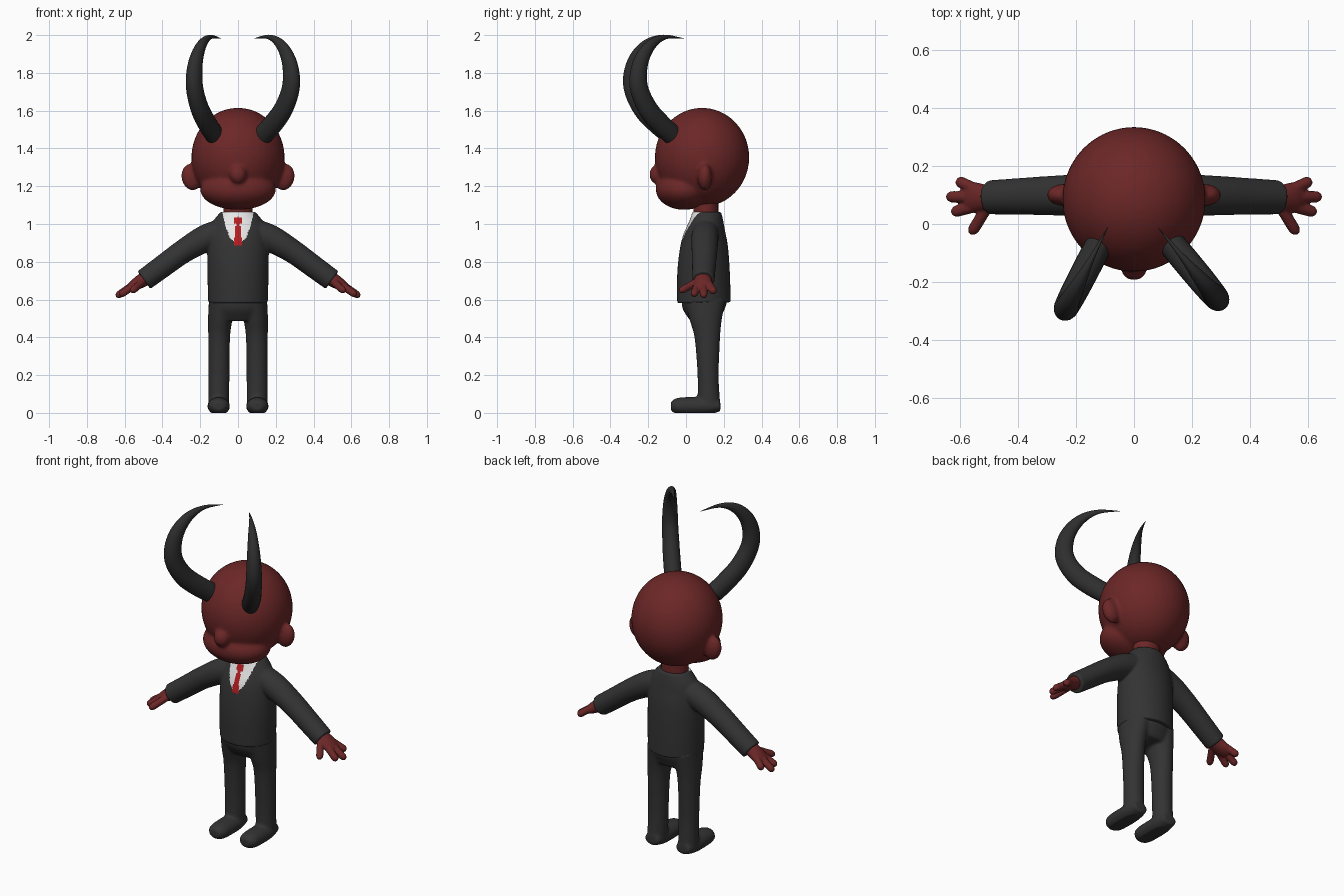
import bpy, bmesh, math
from mathutils import Vector, Matrix

if "Cube" in bpy.data.objects:
    bpy.data.objects.remove(bpy.data.objects["Cube"])


def material(name, r, g, b):
    m = bpy.data.materials.new(name)
    m.diffuse_color = (r, g, b, 1)
    m.use_nodes = True
    m.node_tree.nodes["Principled BSDF"].inputs["Base Color"].default_value = m.diffuse_color
    return m


SKIN = material("dark_red_skin", 0.15, 0.02, 0.02)
SUIT = material("charcoal_suit", 0.033, 0.033, 0.033)
HORN = material("black_horn", 0.027, 0.027, 0.028)
SHIRT = material("white_shirt", 0.82, 0.82, 0.82)
TIE = material("red_tie", 0.45, 0.012, 0.015)


def catmull(rows, steps):
    """Smoothly resample rows of numbers."""
    rows = [Vector(r) for r in rows]
    out = []
    for i in range(len(rows) - 1):
        p0, p1, p2 = rows[max(i - 1, 0)], rows[i], rows[i + 1]
        p3 = rows[min(i + 2, len(rows) - 1)]
        for s in range(steps):
            t = s / steps
            out.append(0.5 * (2 * p1 + (p2 - p0) * t + (2 * p0 - 5 * p1 + 4 * p2 - p3) * t * t
                              + (3 * p1 - p0 - 3 * p2 + p3) * t ** 3))
    return out + [rows[-1]]


def tube(bm, rows, ref=(0, 1, 0), steps=4, n=24):
    """Loft ellipses along a path; row = x, y, z, radius across ref, radius along ref."""
    rows = catmull(rows, steps)
    pts = [Vector(r[:3]) for r in rows]
    rings = []
    for i, p in enumerate(pts):
        t = (pts[min(i + 1, len(pts) - 1)] - pts[max(i - 1, 0)]).normalized()
        side = t.cross(Vector(ref)).normalized()
        up = side.cross(t)
        ra, rb = max(rows[i][3], 0.001), max(rows[i][4], 0.001)
        rings.append([bm.verts.new(p + side * ra * math.cos(2 * math.pi * k / n)
                                   + up * rb * math.sin(2 * math.pi * k / n)) for k in range(n)])
    for a, b in zip(rings, rings[1:]):
        for k in range(n):
            bm.faces.new((a[k], a[(k + 1) % n], b[(k + 1) % n], b[k]))
    bm.faces.new(rings[0][::-1])
    bm.faces.new(rings[-1])


def ball(bm, centre, radii, tilt=0):
    mat = Matrix.Translation(centre) @ Matrix.Rotation(tilt, 4, 'Y') @ Matrix.Diagonal((*radii, 1))
    bmesh.ops.create_uvsphere(bm, u_segments=40, v_segments=24, radius=1, matrix=mat)


def finish(bm, name, mats, voxel=0, smooth=6):
    """Make the object; with a voxel size, fuse overlapping parts into one soft skin."""
    bmesh.ops.recalc_face_normals(bm, faces=bm.faces)
    me = bpy.data.meshes.new(name)
    bm.to_mesh(me)
    bm.free()
    ob = bpy.data.objects.new(name, me)
    bpy.context.collection.objects.link(ob)
    if voxel:
        r = ob.modifiers.new("fuse", 'REMESH')
        r.mode, r.voxel_size = 'VOXEL', voxel
        s = ob.modifiers.new("soften", 'SMOOTH')
        s.factor, s.iterations = 0.5, smooth
        dg = bpy.context.evaluated_depsgraph_get()
        me = bpy.data.meshes.new_from_object(ob.evaluated_get(dg))
        ob.modifiers.clear()
        ob.data = me
        for v in me.vertices:
            v.co.z = max(v.co.z, 0)
    me.materials.clear()
    for m in mats:
        me.materials.append(m)
    for p in me.polygons:
        p.use_smooth = True
        p.material_index = 0
    me.set_sharp_from_angle(angle=math.radians(50))
    return ob


# Head: skull, jaw, nose and ears
bm = bmesh.new()
ball(bm, (0, 0.085, 1.353), (0.247, 0.25, 0.262))
ball(bm, (0, -0.01, 1.182), (0.2, 0.15, 0.107))
ball(bm, (0, -0.155, 1.262), (0.045, 0.039, 0.05))
for s in (-1, 1):
    ball(bm, (s * 0.245, 0.10, 1.248), (0.055, 0.038, 0.072), s * 0.2)
finish(bm, "head", [SKIN], 0.009, 10)

# Neck
bm = bmesh.new()
tube(bm, [(0, 0.105, 0.98, 0.078, 0.066), (0, 0.105, 1.15, 0.078, 0.066)])
finish(bm, "neck", [SKIN])

# Horns: the same curl, each in its own vertical plane
curl = [(0.08, 1.475, 0.055), (0.15, 1.525, 0.056), (0.235, 1.60, 0.055), (0.295, 1.695, 0.052),
        (0.309, 1.78, 0.049), (0.283, 1.875, 0.041), (0.215, 1.953, 0.028),
        (0.12, 1.99, 0.012), (0.0, 1.982, 0.001)]
for name, start, d in (("left_horn", (-0.09, -0.01), (-0.46, -0.89)),
                       ("right_horn", (0.085, -0.015), (0.64, -0.77))):
    bm = bmesh.new()
    tube(bm, [(start[0] + d[0] * s, start[1] + d[1] * s, z, r, r * 0.85) for s, z, r in curl],
         ref=(d[1], -d[0], 0), steps=6)
    finish(bm, name, [HORN])

# Jacket: torso and sleeves
bm = bmesh.new()
tube(bm, [(0, 0.095, 0.583, 0.158, 0.142), (0, 0.093, 0.75, 0.162, 0.139),
          (0, 0.098, 0.9, 0.16, 0.123), (0, 0.108, 1.0, 0.14, 0.094),
          (0, 0.11, 1.064, 0.092, 0.076)], n=40)
for s in (-1, 1):
    tube(bm, [(s * 0.06, 0.105, 0.965, 0.07, 0.07), (s * 0.17, 0.10, 0.925, 0.072, 0.072),
              (s * 0.29, 0.098, 0.855, 0.063, 0.068), (s * 0.40, 0.095, 0.775, 0.06, 0.063),
              (s * 0.498, 0.092, 0.703, 0.058, 0.059)])
jacket = finish(bm, "jacket", [SUIT, SHIRT, TIE], 0.006, 8)

# Shirt opening and tie, coloured on the chest faces
for p in jacket.data.polygons:
    x, y, z = p.center
    x = abs(x)
    if y > 0.09:
        continue
    if z > 0.9 and x < 0.083 * ((z - 0.9) / 0.16) ** 0.4:
        p.material_index = 1
    tie = 0.022 if z > 1.0 else 0.011 + 0.1 * (1.0 - z)
    if 0.885 < z < 1.038 and x < tie:
        p.material_index = 2

# Trousers: hips, legs and shoes
bm = bmesh.new()
tube(bm, [(0, 0.095, 0.64, 0.14, 0.115), (0, 0.097, 0.57, 0.15, 0.118),
          (0, 0.102, 0.52, 0.145, 0.095), (0, 0.105, 0.495, 0.13, 0.08)], n=40)
for s in (-1, 1):
    tube(bm, [(s * 0.082, 0.1, 0.6, 0.072, 0.11), (s * 0.094, 0.105, 0.5, 0.065, 0.087),
              (s * 0.1, 0.113, 0.4, 0.058, 0.068), (s * 0.101, 0.117, 0.2, 0.056, 0.056),
              (s * 0.102, 0.121, 0.05, 0.055, 0.06)])
    tube(bm, [(s * 0.102, 0.182, 0.038, 0.045, 0.03), (s * 0.102, 0.11, 0.036, 0.058, 0.046),
              (s * 0.102, 0.01, 0.036, 0.059, 0.048), (s * 0.102, -0.05, 0.036, 0.054, 0.042),
              (s * 0.102, -0.08, 0.036, 0.03, 0.024)], ref=(0, 0, 1))
finish(bm, "trousers", [SUIT], 0.008, 6)

# Hands: palm, three fingers and a thumb
for name, s in (("left_hand", -1), ("right_hand", 1)):
    bm = bmesh.new()
    tube(bm, [(s * 0.46, 0.092, 0.73, 0.04, 0.046), (s * 0.51, 0.09, 0.7, 0.037, 0.046),
              (s * 0.55, 0.092, 0.675, 0.03, 0.052), (s * 0.578, 0.092, 0.658, 0.02, 0.045)])
    for base, tip in (((0.55, 0.122, 0.68), (0.61, 0.15, 0.637)),
                      ((0.56, 0.093, 0.675), (0.645, 0.094, 0.615)),
                      ((0.55, 0.06, 0.675), (0.627, 0.04, 0.622)),
                      ((0.505, 0.06, 0.695), (0.563, -0.034, 0.643))):
        a, b = Vector(base), Vector(tip)
        rows = []
        for t, r in ((0, 0.02), (0.5, 0.02), (0.85, 0.019), (1, 0.008)):
            q = a.lerp(b, t)
            rows.append((s * q.x, q.y, q.z, r, r))
        tube(bm, rows, ref=(0, 0, 1), n=16)
    finish(bm, name, [SKIN], 0.005, 4)
